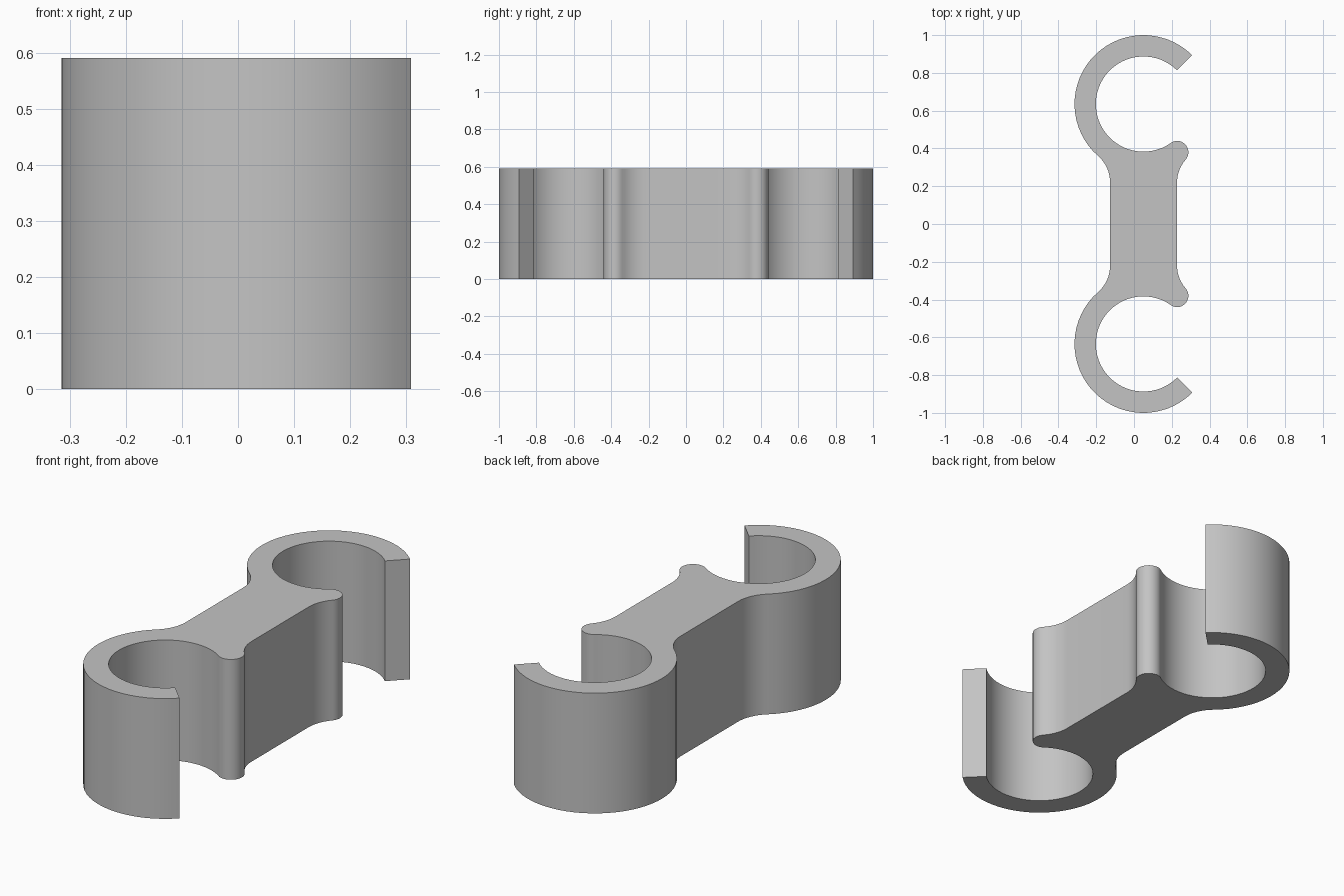
import bpy
import bmesh
from math import cos, sin, radians, degrees, sqrt, atan2, acos

cube = bpy.data.objects.get("Cube")
if cube:
    bpy.data.objects.remove(cube, do_unlink=True)

HEIGHT = 0.59
RING_X, RING_Y, OUTER, INNER = 0.05, 0.635, 0.365, 0.252
WEB_LEFT, WEB_RIGHT = -0.127, 0.228
LIP_Y, LIP, FILLET = 0.38, 0.06, 0.183


def arc(cx, cy, r, start, end, step=6):
    n = max(4, round(abs(end - start) / step))
    angles = [radians(start + (end - start) * i / n) for i in range(n + 1)]
    return [(cx + r * cos(a), cy + r * sin(a)) for a in angles]


# Tangent directions where the arcs blend into each other
dx = RING_X - (WEB_LEFT - FILLET)
blend = degrees(acos(dx / (OUTER + FILLET)))
fillet_left_y = RING_Y - sqrt((OUTER + FILLET) ** 2 - dx ** 2)
lip_drop = sqrt((FILLET + LIP) ** 2 - FILLET ** 2)
lip_end = degrees(atan2(-lip_drop, FILLET))
lip_start = degrees(atan2(LIP_Y - RING_Y, WEB_RIGHT - RING_X))

# Half outline: back fillet, outer ring, inner ring, lip, front fillet
half = arc(WEB_LEFT - FILLET, fillet_left_y, FILLET, 0, blend)
half += arc(RING_X, RING_Y, OUTER, 180 + blend, 45)[1:]
half += arc(RING_X, RING_Y, INNER, 45, 360 + lip_start)
half += arc(WEB_RIGHT, LIP_Y, LIP, 180 + lip_start, lip_end, 12)[1:]
half += arc(WEB_RIGHT + FILLET, LIP_Y - lip_drop, FILLET, 180 + lip_end, 180)[1:]

# Mirror the outline and extrude it into the double clip
outline = half + [(x, -y) for x, y in reversed(half)]
bm = bmesh.new()
base = bm.faces.new([bm.verts.new((x, y, 0)) for x, y in outline])
top = bmesh.ops.extrude_face_region(bm, geom=[base], use_keep_orig=True)
for v in [g for g in top["geom"] if isinstance(g, bmesh.types.BMVert)]:
    v.co.z = HEIGHT
bmesh.ops.recalc_face_normals(bm, faces=bm.faces)
mesh = bpy.data.meshes.new("double_clip")
bm.to_mesh(mesh)
bm.free()
clip = bpy.data.objects.new("double_clip", mesh)
bpy.context.collection.objects.link(clip)

# Plain grey plastic
grey = bpy.data.materials.new("grey_plastic")
grey.use_nodes = True
grey.diffuse_color = (0.55, 0.55, 0.55, 1)
grey.node_tree.nodes["Principled BSDF"].inputs["Base Color"].default_value = grey.diffuse_color
mesh.materials.append(grey)

bpy.ops.object.select_all(action="DESELECT")
clip.select_set(True)
bpy.context.view_layer.objects.active = clip
bpy.ops.object.shade_smooth_by_angle(angle=radians(30))
